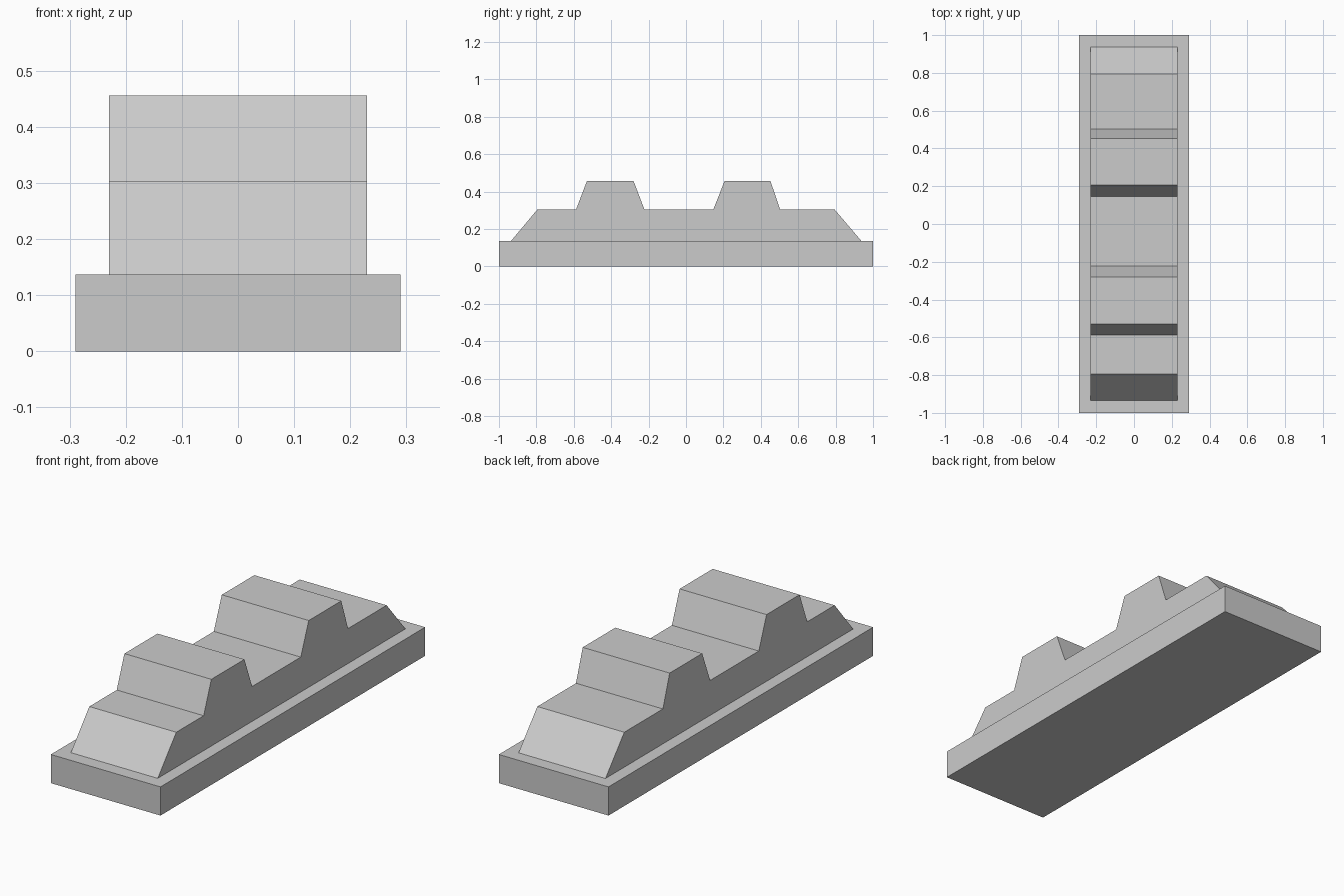
import bpy
import bmesh

cube = bpy.data.objects.get("Cube")
if cube:
    bpy.data.objects.remove(cube, do_unlink=True)

grey = bpy.data.materials.new("light_grey")
grey.use_nodes = True
colour = (0.6, 0.6, 0.6, 1)
grey.diffuse_color = colour
grey.node_tree.nodes["Principled BSDF"].inputs["Base Color"].default_value = colour


def extrude_profile(name, profile, half_width):
    """Sweep a closed (y, z) outline across the model's width."""
    bm = bmesh.new()
    face = bm.faces.new([bm.verts.new((-half_width, y, z)) for y, z in profile])
    swept = bmesh.ops.extrude_face_region(bm, geom=[face])["geom"]
    bmesh.ops.translate(bm, vec=(2 * half_width, 0, 0),
                        verts=[v for v in swept if isinstance(v, bmesh.types.BMVert)])
    bmesh.ops.recalc_face_normals(bm, faces=bm.faces)
    mesh = bpy.data.meshes.new(name)
    bm.to_mesh(mesh)
    bm.free()
    mesh.materials.append(grey)
    obj = bpy.data.objects.new(name, mesh)
    bpy.context.collection.objects.link(obj)
    return obj


BASE, DECK, TOP = 0.137, 0.304, 0.456

# Rectangular plinth
extrude_profile("base_plate", [(-1, 0), (1, 0), (1, BASE), (-1, BASE)], 0.29)

# Sloped body with two raised tapered blocks
extrude_profile("stepped_body", [
    (-0.935, BASE), (-0.795, DECK),
    (-0.588, DECK), (-0.53, TOP), (-0.28, TOP), (-0.222, DECK),
    (0.146, DECK), (0.206, TOP), (0.452, TOP), (0.503, DECK),
    (0.795, DECK), (0.937, BASE),
], 0.23)
